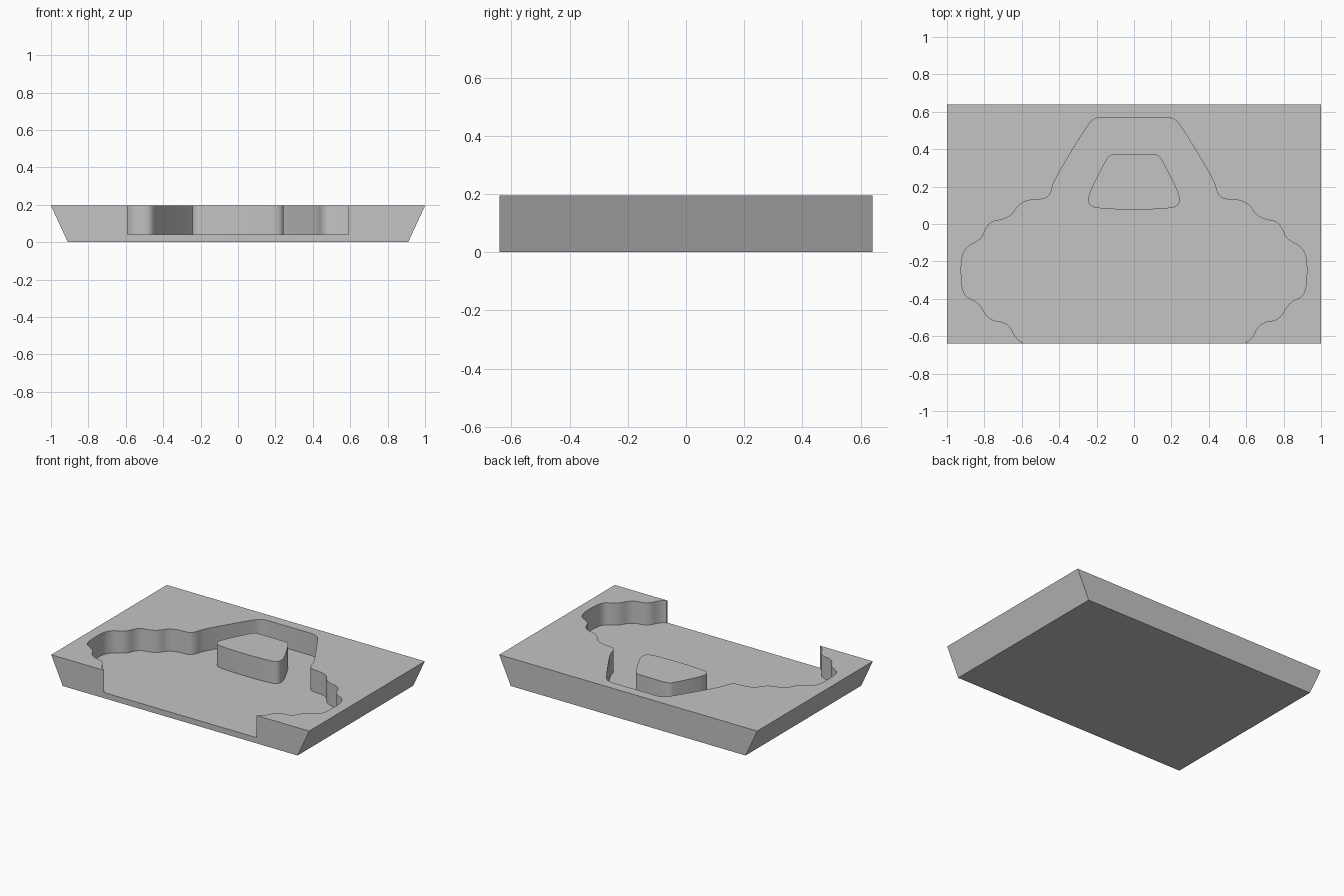
import bpy
import bmesh
from mathutils import Vector

if "Cube" in bpy.data.objects:
    bpy.data.objects.remove(bpy.data.objects["Cube"], do_unlink=True)

TOP, FLOOR, DEPTH = 0.195, 0.04, 0.64

grey = bpy.data.materials.new("plain grey")
grey.use_nodes = True
colour = (0.55, 0.55, 0.55, 1)
grey.diffuse_color = colour
grey.node_tree.nodes["Principled BSDF"].inputs["Base Color"].default_value = colour


def prism(name, outline, push):
    """Extrude a closed outline of 3D points along a vector."""
    bm = bmesh.new()
    face = bm.faces.new([bm.verts.new(p) for p in outline])
    side = bmesh.ops.extrude_face_region(bm, geom=[face], use_keep_orig=True)
    moved = [g for g in side["geom"] if isinstance(g, bmesh.types.BMVert)]
    bmesh.ops.translate(bm, verts=moved, vec=push)
    bmesh.ops.recalc_face_normals(bm, faces=bm.faces)
    mesh = bpy.data.meshes.new(name)
    bm.to_mesh(mesh)
    bm.free()
    mesh.materials.append(grey)
    obj = bpy.data.objects.new(name, mesh)
    bpy.context.collection.objects.link(obj)
    return obj


def soften(points, rounds):
    """Round the corners of an open path, keeping its ends."""
    path = [Vector(p) for p in points]
    for _ in range(rounds):
        inner = []
        for a, b in zip(path, path[1:]):
            inner += [a.lerp(b, 0.25), a.lerp(b, 0.75)]
        path = [path[0]] + inner[1:-1] + [path[-1]]
    return path


def mirrored(half, z):
    """Close a right-hand path with its mirror image at height z."""
    return [(p.x, p.y, z) for p in half] + [(-p.x, p.y, z) for p in reversed(half)]


def smooth(obj):
    bpy.ops.object.select_all(action="DESELECT")
    obj.select_set(True)
    bpy.context.view_layer.objects.active = obj
    bpy.ops.object.shade_smooth_by_angle(angle=0.6)


# Block with slanted ends
ends = [(-0.91, 0), (0.91, 0), (1, TOP), (-1, TOP)]
tray = prism("tray", [(x, -DEPTH, z) for x, z in ends], (0, 2 * DEPTH, 0))

# Scalloped recess, open at the front
recess_half = soften([
    (0.17, 0.57), (0.21, 0.565), (0.245, 0.535), (0.43, 0.23),
    (0.442, 0.17), (0.47, 0.135), (0.52, 0.13), (0.57, 0.127),
    (0.62, 0.10), (0.65, 0.05), (0.70, 0.023), (0.76, 0.015),
    (0.79, -0.02), (0.81, -0.07), (0.84, -0.095), (0.885, -0.115),
    (0.917, -0.16), (0.925, -0.22), (0.922, -0.33), (0.905, -0.385),
    (0.86, -0.405), (0.82, -0.435), (0.79, -0.49), (0.75, -0.518),
    (0.70, -0.522), (0.66, -0.55), (0.64, -0.595), (0.615, -0.625),
    (0.582, -0.64), (0.582, -0.8)], 2)
cutter = prism("recess_cutter", mirrored(recess_half, FLOOR), (0, 0, 0.4))
cutter.hide_render = True

cut = tray.modifiers.new("recess", "BOOLEAN")
cut.operation = "DIFFERENCE"
cut.solver = "EXACT"
cut.object = cutter
bpy.context.view_layer.objects.active = tray
bpy.ops.object.modifier_apply(modifier=cut.name)
bpy.data.objects.remove(cutter, do_unlink=True)
smooth(tray)

# Rounded island standing on the recess floor
island_half = soften([
    (0.09, 0.375), (0.13, 0.37), (0.155, 0.335), (0.235, 0.18),
    (0.248, 0.12), (0.225, 0.09), (0.17, 0.082), (0.06, 0.077)], 2)
island = prism("island", mirrored(island_half, FLOOR - 0.01), (0, 0, TOP - FLOOR + 0.01))
smooth(island)
